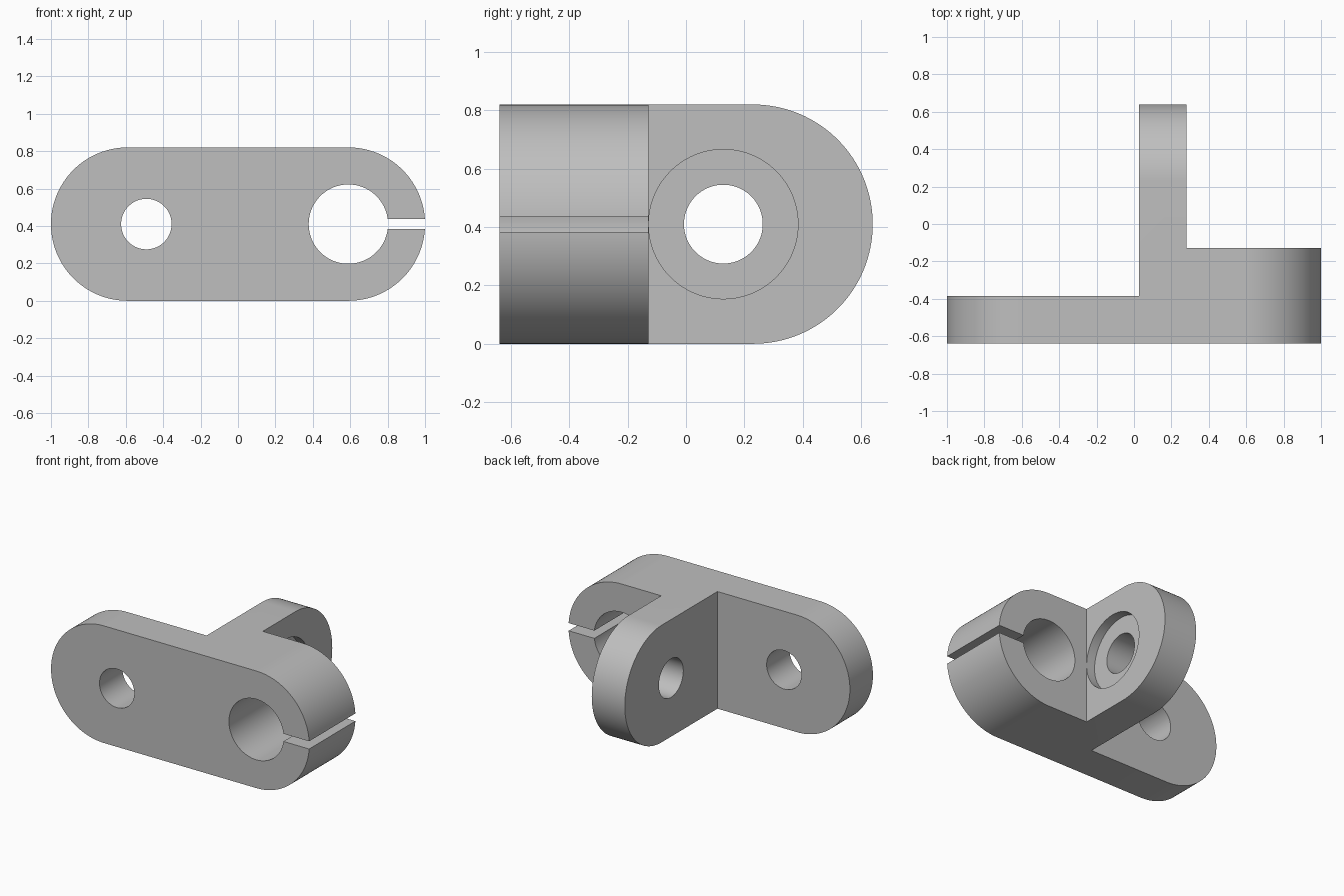
import bpy, bmesh, math
from mathutils import Vector

cube = bpy.data.objects.get("Cube")
if cube:
    bpy.data.objects.remove(cube, do_unlink=True)

W, D, H = 1.0, 0.64, 0.82        # half width, half depth, height
R = H / 2                        # rounded end radius
LUG_L, LUG_R = 0.026, 0.282      # lug faces in x
ARM_BACK, BLOCK_BACK = -0.385, -0.1285
BORE_X, PIN_X, LUG_Y = W - R, -0.49, 0.128


def arc(cx, cz, r, start, end, n=64):
    angles = [math.radians(start + (end - start) * i / n) for i in range(n + 1)]
    return [(cx + r * math.cos(a), cz + r * math.sin(a)) for a in angles]


def prism(name, outline, axis, low, high):
    """Extrude a 2D outline along one axis between two positions."""
    def place(p, t):
        return {"x": (t, *p), "y": (p[0], t, p[1]), "z": (*p, t)}[axis]
    bm = bmesh.new()
    face = bm.faces.new([bm.verts.new(place(p, low)) for p in outline])
    new = bmesh.ops.extrude_face_region(bm, geom=[face])["geom"]
    shift = Vector(place((0, 0), high - low))
    bmesh.ops.translate(bm, vec=shift, verts=[v for v in new if isinstance(v, bmesh.types.BMVert)])
    bmesh.ops.recalc_face_normals(bm, faces=bm.faces)
    mesh = bpy.data.meshes.new(name)
    bm.to_mesh(mesh)
    bm.free()
    obj = bpy.data.objects.new(name, mesh)
    bpy.context.collection.objects.link(obj)
    return obj


def rod(name, axis, u, r, low, high):
    return prism(name, arc(u, R, r, 0, 360, 96)[:-1], axis, low, high)


def combine(target, tool, operation):
    mod = target.modifiers.new(tool.name, "BOOLEAN")
    mod.object, mod.operation, mod.solver = tool, operation, "EXACT"
    bpy.context.view_layer.objects.active = target
    bpy.ops.object.modifier_apply(modifier=mod.name)
    bpy.data.objects.remove(tool, do_unlink=True)


# Plan shape: thin arm, thick clamp block and rear lug
plan = [(-W - 0.1, -D), (W + 0.1, -D), (W + 0.1, BLOCK_BACK), (LUG_R, BLOCK_BACK),
        (LUG_R, D + 0.1), (LUG_L, D + 0.1), (LUG_L, ARM_BACK), (-W - 0.1, ARM_BACK)]
bracket = prism("clamp_bracket", plan, "z", -0.1, H + 0.1)

# Rounded ends of the arm, then the rounded end of the lug
ends = arc(W - R, R, R, -90, 90) + arc(R - W, R, R, 90, 270)
combine(bracket, prism("arm_outline", ends, "y", -1, 1), "INTERSECT")
lug = [(-1, H + 0.1), (-1, -0.1), (D - R, -0.1)] + arc(D - R, R, R, -90, 90) + [(D - R, H + 0.1)]
combine(bracket, prism("lug_outline", lug, "x", -2, 2), "INTERSECT")

# Clamp bore with its slit, pin hole, lug hole and counterbore
slit = [(BORE_X, R - 0.027), (W + 0.1, R - 0.027), (W + 0.1, R + 0.027), (BORE_X, R + 0.027)]
for cutter in (
    rod("clamp_bore", "y", BORE_X, 0.212, -1, 0.1),
    prism("clamp_slit", slit, "y", -1, 0.1),
    rod("pin_hole", "y", PIN_X, 0.135, -1, 0),
    rod("lug_hole", "x", LUG_Y, 0.135, -0.1, 0.4),
    rod("lug_counterbore", "x", LUG_Y, 0.256, LUG_R - 0.065, 0.4),
):
    combine(bracket, cutter, "DIFFERENCE")

# Plain grey metal
grey = bpy.data.materials.new("grey_metal")
grey.use_nodes = True
colour = (0.52, 0.52, 0.52, 1)
grey.diffuse_color = colour
grey.node_tree.nodes["Principled BSDF"].inputs["Base Color"].default_value = colour
bracket.data.materials.clear()
bracket.data.materials.append(grey)
for poly in bracket.data.polygons:
    poly.material_index = 0

bpy.ops.object.select_all(action="DESELECT")
bracket.select_set(True)
bpy.context.view_layer.objects.active = bracket
bpy.ops.object.shade_smooth_by_angle(angle=math.radians(30))
